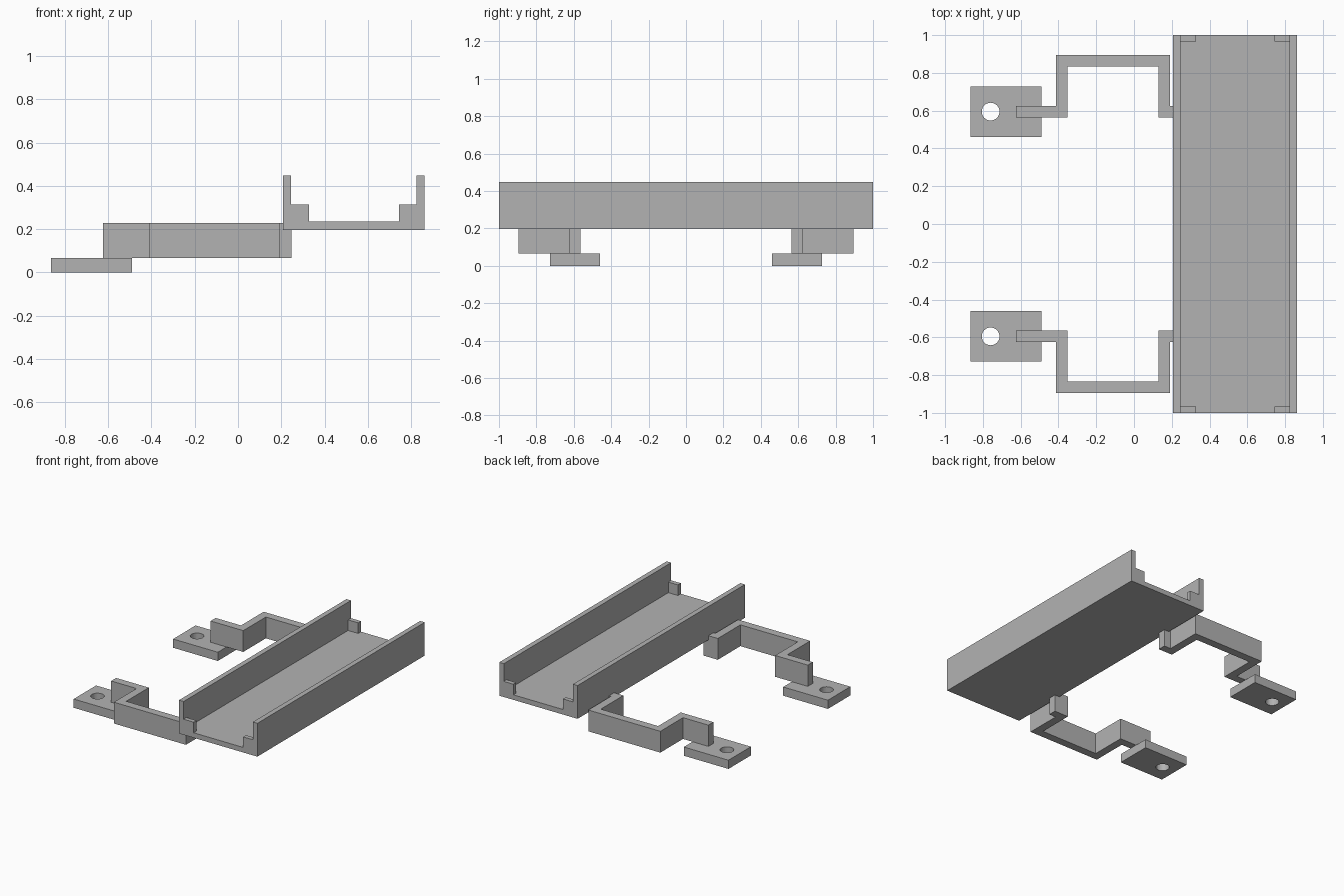
import bpy
import bmesh
from math import cos, sin, tau
from mathutils import Vector

if "Cube" in bpy.data.objects:
    bpy.data.objects.remove(bpy.data.objects["Cube"], do_unlink=True)

GREY = (0.45, 0.45, 0.45, 1.0)
grey = bpy.data.materials.new("plain grey")
grey.use_nodes = True
grey.diffuse_color = GREY
grey.node_tree.nodes["Principled BSDF"].inputs["Base Color"].default_value = GREY


def prism(name, loops, low, high, axis="z"):
    """Fill an outline (further loops are holes) and extrude it along z or y."""
    def place(a, b):
        return Vector((a, b, low)) if axis == "z" else Vector((a, low, b))

    bm = bmesh.new()
    edges = []
    for loop in loops:
        verts = [bm.verts.new(place(a, b)) for a, b in loop]
        edges += [bm.edges.new((v, verts[i - 1])) for i, v in enumerate(verts)]
    bmesh.ops.triangle_fill(bm, use_beauty=True, edges=edges)
    depth = high - low
    shift = Vector((0, 0, depth)) if axis == "z" else Vector((0, depth, 0))
    result = bmesh.ops.extrude_face_region(bm, geom=bm.faces[:], use_keep_orig=True)
    moved = [g for g in result["geom"] if isinstance(g, bmesh.types.BMVert)]
    bmesh.ops.translate(bm, vec=shift, verts=moved)
    bmesh.ops.recalc_face_normals(bm, faces=bm.faces[:])
    mesh = bpy.data.meshes.new(name)
    bm.to_mesh(mesh)
    bm.free()
    mesh.materials.append(grey)
    obj = bpy.data.objects.new(name, mesh)
    bpy.context.collection.objects.link(obj)
    return obj


def rect(x0, x1, y0, y1):
    return [(x0, y0), (x1, y0), (x1, y1), (x0, y1)]


# Channel tray: U profile along y
X0, X1, WALL = 0.207, 0.862, 0.038
BASE, FLOOR, RIM = 0.196, 0.234, 0.448
prism("tray", [[(X0, BASE), (X1, BASE), (X1, RIM), (X1 - WALL, RIM),
                (X1 - WALL, FLOOR), (X0 + WALL, FLOOR),
                (X0 + WALL, RIM), (X0, RIM)]], -1, 1, "y")

FOOT_TOP = 0.066
for side, label in ((-1, "front"), (1, "back")):
    # Small stops in the tray corners
    y0, y1 = sorted((side * 0.966, side))
    for hand, x0, x1 in (("right", X0 + WALL, 0.329), ("left", 0.744, X1 - WALL)):
        prism(f"{label}_{hand}_stop", [rect(x0, x1, y0, y1)], FLOOR, 0.314)

    # Bent strap joining foot and tray
    strap = [(-0.624, 0.564), (-0.351, 0.564), (-0.351, 0.834), (0.129, 0.834),
             (0.129, 0.564), (0.247, 0.564), (0.247, 0.624), (0.191, 0.624),
             (0.191, 0.895), (-0.412, 0.895), (-0.412, 0.624), (-0.624, 0.624)]
    prism(f"{label}_strap", [[(x, side * y) for x, y in strap]], FOOT_TOP, 0.227)

    # Mounting foot with a round screw hole
    hole = [(-0.759 + 0.047 * cos(tau * i / 32), side * 0.595 + 0.047 * sin(tau * i / 32))
            for i in range(32)]
    y0, y1 = sorted((side * 0.46, side * 0.728))
    prism(f"{label}_foot", [rect(-0.865, -0.491, y0, y1), hole], 0, FOOT_TOP)
